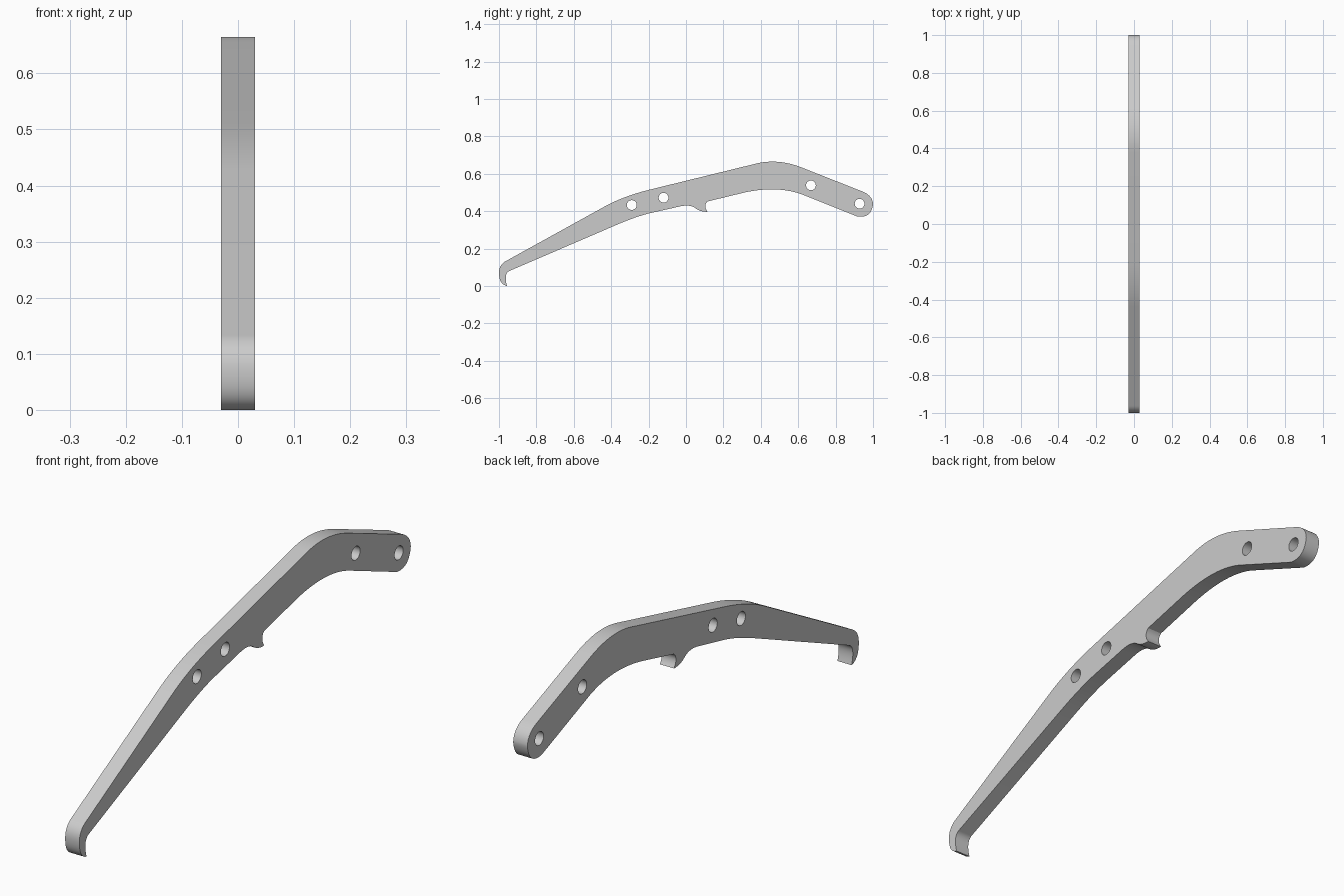
import bpy
import bmesh
from math import pi, cos, sin, radians
from mathutils import Vector

cube = bpy.data.objects.get("Cube")
if cube:
    bpy.data.objects.remove(cube)

HALF_WIDTH = 0.03


def bend(start, corner, end, steps=14):
    """Points of a rounded corner between two straight edges."""
    a, b, c = Vector(start), Vector(corner), Vector(end)
    ts = [i / steps for i in range(steps + 1)]
    return [a * (1 - t) ** 2 + b * 2 * t * (1 - t) + c * t * t for t in ts]


def circle(center, radius, sides=32):
    return [Vector((center[0] + radius * cos(2 * pi * i / sides),
                    center[1] + radius * sin(2 * pi * i / sides)))
            for i in range(sides)]


def add_loop(curve, points):
    # Drop repeated points where neighbouring bends meet
    pts = [p for i, p in enumerate(points) if (p - points[i - 1]).length > 1e-5]
    spline = curve.splines.new('POLY')
    spline.points.add(len(pts) - 1)
    for sp, p in zip(spline.points, pts):
        sp.co = (p.x, p.y, 0, 1)
    spline.use_cyclic_u = True


# Side outline, clockwise from the front hook tip
bends = [
    ((-.957, 0), (-1, .01), (-1, .07)),               # front hook, outside
    ((-1, .07), (-1, .115), (-.96, .135)),
    ((-.435, .425), (-.333, .481), (-.195, .515)),    # upper front bend
    ((.377, .655), (.493, .683), (.62, .633)),        # upper rear bend
    ((.944, .505), (.998, .483), (1, .437)),          # rounded rear end
    ((1, .437), (.99, .36), (.915, .372)),
    ((.62, .49), (.486, .538), (.313, .5)),           # lower rear bend
    ((.115, .452), (.092, .43), (.115, .397)),        # middle hook
    ((.115, .397), (.075, .395), (.045, .42)),
    ((.045, .42), (.015, .437), (-.035, .425)),
    ((-.19, .39), (-.267, .372), (-.38, .323)),       # lower front bend
    ((-.945, .08), (-.975, .065), (-.957, 0)),        # front hook, inside
]
outline = [p for b in bends for p in bend(*b)]

# Extruded plate with four drilled holes
curve = bpy.data.curves.new("lever_arm", 'CURVE')
curve.dimensions = '2D'
curve.fill_mode = 'BOTH'
curve.extrude = HALF_WIDTH
add_loop(curve, outline)
for hole in [(-.29, .433), (-.12, .472), (.668, .538), (.928, .44)]:
    add_loop(curve, circle(hole, .026))

arm = bpy.data.objects.new("lever_arm", curve)
bpy.context.scene.collection.objects.link(arm)
arm.rotation_euler = (radians(90), 0, radians(90))
bpy.ops.object.select_all(action='DESELECT')
arm.select_set(True)
bpy.context.view_layer.objects.active = arm
bpy.ops.object.convert(target='MESH')
arm = bpy.context.view_layer.objects.active
bpy.ops.object.transform_apply(location=False, rotation=True, scale=False)

# Weld caps to walls
bm = bmesh.new()
bm.from_mesh(arm.data)
bmesh.ops.remove_doubles(bm, verts=bm.verts, dist=1e-5)
bmesh.ops.recalc_face_normals(bm, faces=bm.faces)
bm.to_mesh(arm.data)
bm.free()
bpy.ops.object.shade_smooth_by_angle(angle=radians(30))

# Plain grey
grey = bpy.data.materials.new("light_grey")
grey.use_nodes = True
color = (.6, .6, .6, 1)
grey.diffuse_color = color
grey.node_tree.nodes["Principled BSDF"].inputs["Base Color"].default_value = color
arm.data.materials.clear()
arm.data.materials.append(grey)
